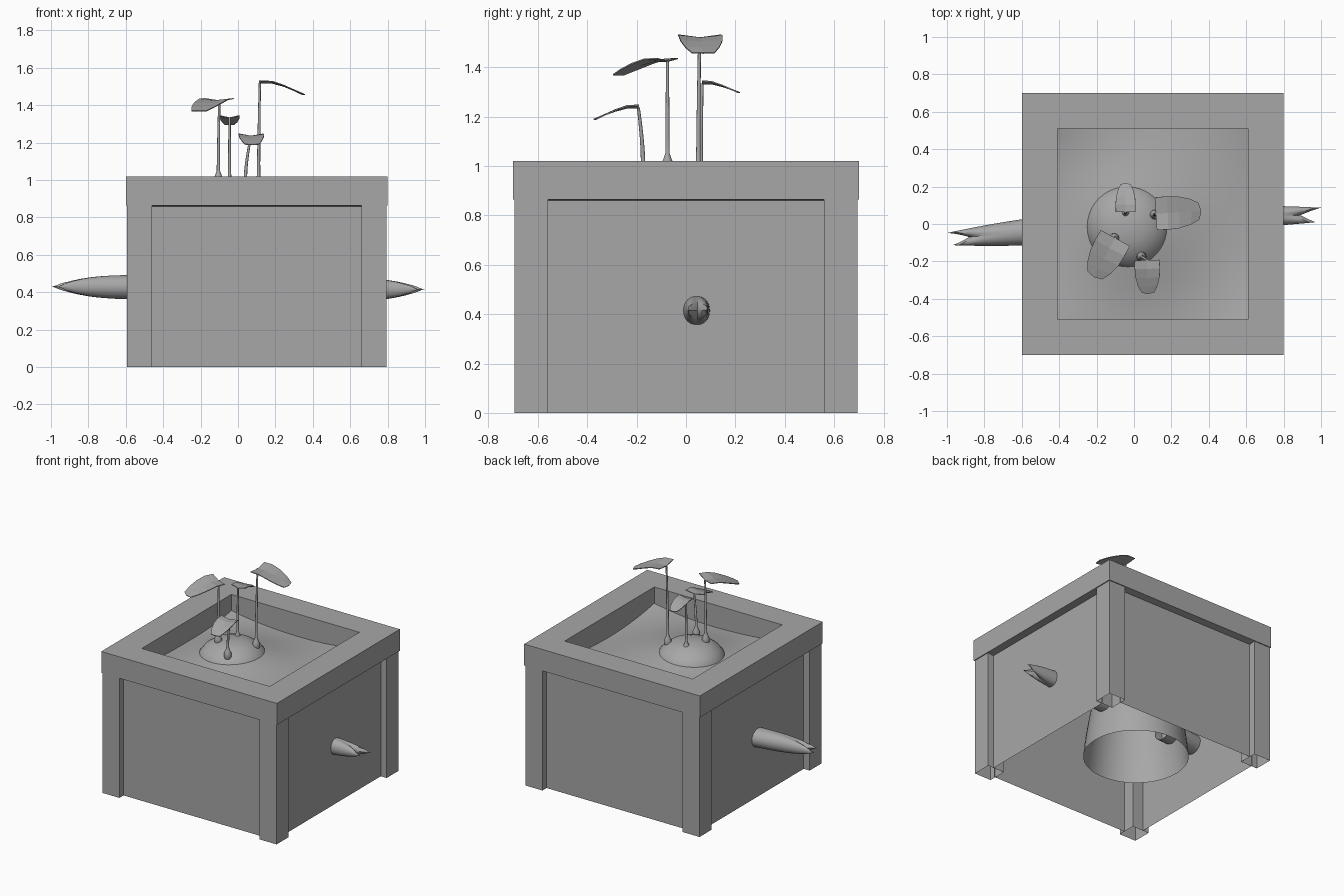
import bpy, bmesh, math
from mathutils import Vector

cube = bpy.data.objects.get("Cube")
if cube:
    bpy.data.objects.remove(cube, do_unlink=True)

GREY = (0.39, 0.39, 0.39, 1)
mat = bpy.data.materials.new("plain grey")
mat.use_nodes = True
mat.diffuse_color = GREY
mat.node_tree.nodes["Principled BSDF"].inputs["Base Color"].default_value = GREY


def finish(name, bm, smooth=True, fix=True):
    if fix:
        bmesh.ops.recalc_face_normals(bm, faces=bm.faces)
    mesh = bpy.data.meshes.new(name)
    bm.to_mesh(mesh)
    bm.free()
    obj = bpy.data.objects.new(name, mesh)
    bpy.context.collection.objects.link(obj)
    mesh.materials.append(mat)
    if smooth:
        bpy.ops.object.select_all(action='DESELECT')
        obj.select_set(True)
        bpy.context.view_layer.objects.active = obj
        bpy.ops.object.shade_smooth_by_angle(angle=math.radians(40))
    return obj


def loft(name, rings, closed=True, caps=False, smooth=True):
    """Skin a list of point rings."""
    bm = bmesh.new()
    rows = [[bm.verts.new(p) for p in ring] for ring in rings]
    n = len(rows[0])
    for a, b in zip(rows, rows[1:]):
        for i in range(n if closed else n - 1):
            j = (i + 1) % n
            bm.faces.new((a[i], a[j], b[j], b[i]))
    if caps:
        bm.faces.new(rows[0])
        bm.faces.new(rows[-1])
    bmesh.ops.remove_doubles(bm, verts=bm.verts, dist=0.0002)
    return finish(name, bm, smooth)


def circle(center, r, n):
    return [Vector(center) + Vector((r * math.cos(math.tau * i / n), r * math.sin(math.tau * i / n), 0))
            for i in range(n)]


def square(x, y, h, z):
    return [(x + i * h, y + j * h, z) for i, j in ((-1, -1), (1, -1), (1, 1), (-1, 1))]


# Planter box: hollow legs, thin recessed panels and a heavy square rim
CX, HALF, LEG, RECESS, RIM_Z, TOP, HOLE = 0.1, 0.7, 0.135, 0.053, 0.865, 1.02, 0.51
LEG_MID = HALF - 0.006 - LEG / 2
for sx, side in ((-1, "right"), (1, "left")):
    for sy, end in ((-1, "front"), (1, "back")):
        x, y = CX + sx * LEG_MID, sy * LEG_MID
        loft(f"{end}_{side}_leg", [square(x, y, LEG / 2, z) for z in (0, RIM_Z)], smooth=False)

span, out = HALF - LEG, HALF - RECESS
for s, end, side in ((-1, "front", "right"), (1, "back", "left")):
    # Direction of winding keeps each panel facing outwards
    ends = (-span, span) if s < 0 else (span, -span)
    for name, place in ((end, lambda u, z: (CX + u, s * out, z)),
                        (side, lambda u, z: (CX + s * out, -u, z))):
        bm = bmesh.new()
        bm.faces.new([bm.verts.new(place(ends[i], z))
                      for i, z in ((0, 0), (1, 0), (1, RIM_Z), (0, RIM_Z))])
        finish(name + "_panel", bm, smooth=False, fix=False)

loft("rim", [square(CX, 0, h, z) for h, z in
             ((HALF, RIM_Z), (HALF, TOP), (HOLE, TOP), (HOLE, RIM_Z - 0.02), (HALF, RIM_Z))], smooth=False)

# Soil, higher in the corners and heaped around the bulb
BX, BY = -0.03, -0.015
bm = bmesh.new()
bmesh.ops.create_grid(bm, x_segments=32, y_segments=32, size=HOLE + 0.01)
for v in bm.verts:
    corner = (v.co.x * v.co.y / HOLE ** 2) ** 2
    v.co.x += CX
    d2 = (v.co.x - BX - 0.04) ** 2 + (v.co.y - BY) ** 2
    v.co.z = 0.852 + 0.05 * corner + 0.085 * math.exp(-d2 / 0.11)
finish("soil", bm, fix=False)

# Buried bulb, open below, with a domed top
profile = [(0.35, 0.135), (0.338, 0.25), (0.318, 0.38), (0.29, 0.53), (0.262, 0.7), (0.24, 0.82),
           (0.22, 0.9), (0.19, 0.94), (0.14, 0.975), (0.08, 0.995), (0, 1)]
loft("bulb", [circle((BX, BY, z), r, 40) for r, z in profile])


# Forked roots poking through the side panels
def root(name, start, tip, w0, w1, h, notch):
    rings, n, steps = [], 32, 24
    a, b = Vector(start), Vector(tip)
    for k in range(steps + 1):
        t = k / steps
        ring = []
        for i in range(n):
            c, s = math.cos(math.tau * i / n), math.sin(math.tau * i / n)
            f = t * (1 - notch * (1 - abs(c)) - 0.04 * max(0, -c))
            width = w0 + (w1 - w0) * f ** 2
            ring.append(a.lerp(b, f) + Vector((0, c * width, s * h * math.sqrt(1 - t ** 5))))
        rings.append(ring)
    loft(name, rings)


root("right_root", (-0.26, -0.015, 0.425), (-1, -0.08, 0.43), 0.08, 0.032, 0.066, 0.16)
root("left_root", (0.26, 0.03, 0.412), (1, 0.05, 0.416), 0.066, 0.037, 0.066, 0.15)


# Sprouts: swollen base, thin stem and an arching leaf
def sprout(name, foot, head, toward, half_width, drop):
    foot, head = Vector(foot), Vector(head)
    knob = [(0.02, 0), (0.026, 0.02), (0.024, 0.04), (0.016, 0.06), (0.009, 0.08)]
    rings = [circle(foot + Vector((0, 0, dz)), r, 12) for r, dz in knob]
    neck = foot + Vector((0, 0, knob[-1][1]))
    for k in range(1, 8):
        t = k / 7
        p = neck.lerp(head, t ** 1.5)
        p.z = neck.z + (head.z - neck.z) * t
        rings.append(circle(p, 0.009 - 0.003 * t, 12))
    loft(name + "_stem", rings, caps=True)

    run = Vector((toward[0] - head.x, toward[1] - head.y, 0))
    across = Vector((-run.y, run.x, 0)).normalized()
    rows = []
    for t, width in ((0, 1), (0.25, 1.02), (0.5, 0.98), (0.75, 0.8), (0.95, 0.52)):
        sag = drop * (max(0, t - 0.25) / 0.7) ** 1.25
        rows.append([head + across * half_width * width * u
                     + run * (t + 0.05 * (1 - abs(u)) * t)
                     + Vector((0, 0, 0.012 * abs(u) * (1 - t) - sag)) for u in (-1, 0, 1)])
    leaf = loft(name + "_leaf", rows, closed=False, smooth=False)
    leaf.modifiers.new("thickness", 'SOLIDIFY').thickness = 0.005


sprout("right_sprout", (-0.105, -0.075, 0.97), (-0.1, -0.075, 1.426), (-0.215, -0.285), 0.088, 0.055)
sprout("back_sprout", (-0.045, 0.06, 0.94), (-0.045, 0.065, 1.335), (-0.045, 0.22), 0.052, 0.036)
sprout("left_sprout", (0.11, 0.05, 0.945), (0.117, 0.055, 1.521), (0.36, 0.07), 0.087, 0.062)
sprout("front_sprout", (0.04, -0.174, 0.94), (0.07, -0.193, 1.237), (0.075, -0.375), 0.066, 0.046)
